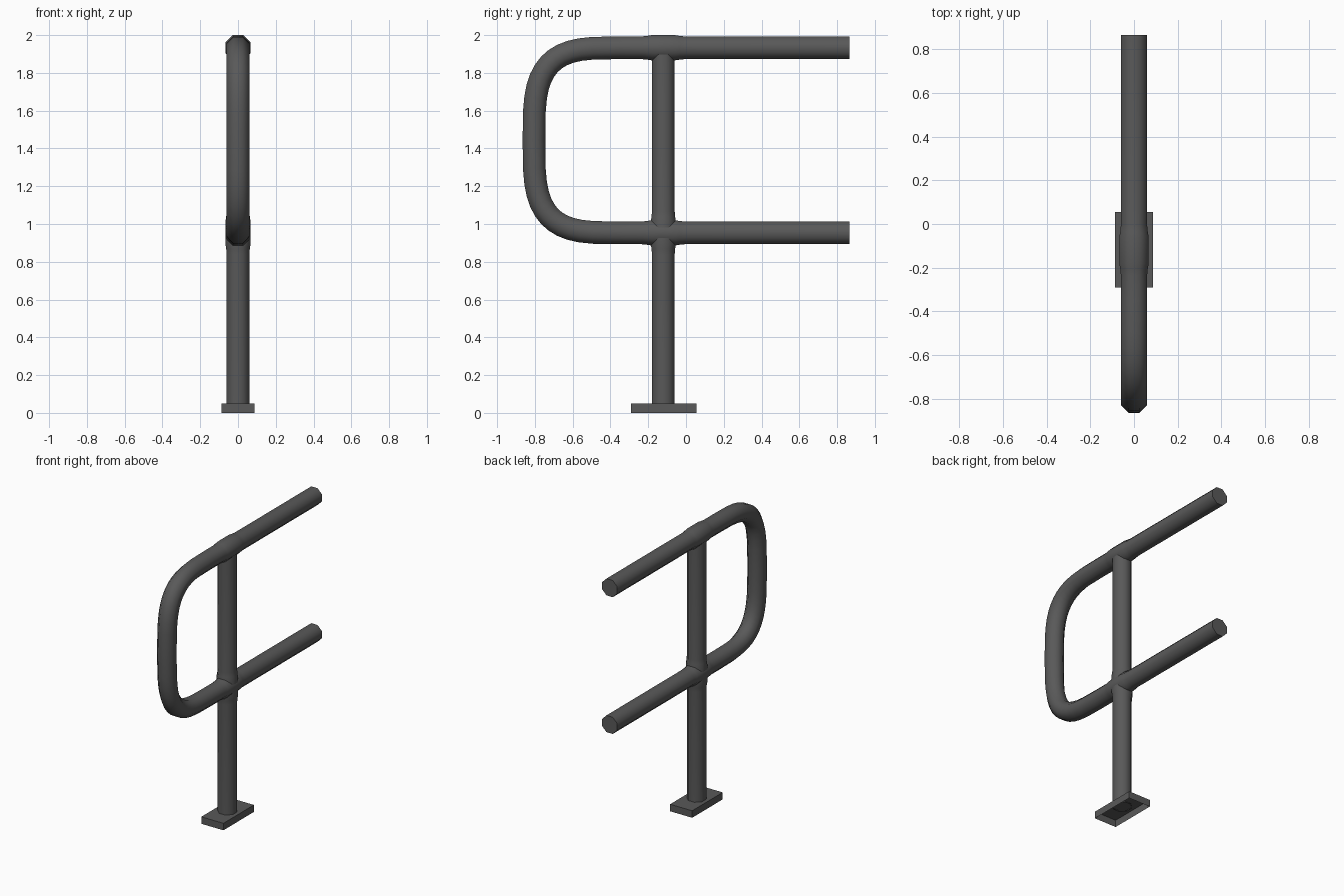
import bpy, bmesh, math
from mathutils import Vector

if "Cube" in bpy.data.objects:
    bpy.data.objects.remove(bpy.data.objects["Cube"])

grey = bpy.data.materials.new("dark grey metal")
grey.diffuse_color = (0.1, 0.1, 0.1, 1)
grey.use_nodes = True
grey.node_tree.nodes["Principled BSDF"].inputs["Base Color"].default_value = grey.diffuse_color

SIDES = 8
R, R_JOINT = 0.06, 0.067          # flat-to-centre radius of pipe and of swollen joint
TOP, LOW, POST_Y = 1.933, 0.953, -0.12


def finish(bm, name):
    bmesh.ops.recalc_face_normals(bm, faces=bm.faces)
    me = bpy.data.meshes.new(name)
    bm.to_mesh(me)
    bm.free()
    me.materials.append(grey)
    ob = bpy.data.objects.new(name, me)
    bpy.context.collection.objects.link(ob)
    return ob


def pipe(name, path, caps):
    """Octagonal pipe along (y, z, radius) points in the x = 0 plane."""
    bm = bmesh.new()
    pts = [Vector((0, y, z)) for y, z, r in path]
    side = Vector((1, 0, 0))
    rings = []
    for i, p in enumerate(pts):
        a = (p - pts[i - 1]).normalized() if i else Vector()
        b = (pts[i + 1] - p).normalized() if i < len(pts) - 1 else Vector()
        n = side.cross((a + b).normalized())
        r = path[i][2] / math.cos(math.pi / SIDES)
        ring = []
        for k in range(SIDES):
            ang = 2 * math.pi * (k + 0.5) / SIDES
            ring.append(bm.verts.new(p + r * (math.cos(ang) * side + math.sin(ang) * n)))
        rings.append(ring)
    for r0, r1 in zip(rings, rings[1:]):
        for k in range(SIDES):
            j = (k + 1) % SIDES
            bm.faces.new((r0[k], r0[j], r1[j], r1[k]))
    if caps:
        bm.faces.new(rings[0])
        bm.faces.new(rings[-1])
    ob = finish(bm, name)
    bpy.ops.object.select_all(action='DESELECT')
    ob.select_set(True)
    bpy.context.view_layer.objects.active = ob
    bpy.ops.object.shade_smooth_by_angle(angle=math.radians(50))
    return ob


# swollen joint: offsets from the joint centre and radii
JOINT = [(0.115, R), (0.085, 0.063), (0.06, R_JOINT),
         (-0.06, R_JOINT), (-0.085, 0.063), (-0.115, R)]

# looped handrail: two straight arms joined by a rounded bend
arm_top = [(0.865, TOP, R)] + [(POST_Y + d, TOP, r) for d, r in JOINT]
arm_low = [(y, LOW, r) for y, z, r in reversed(arm_top)]
mid, half_h = (TOP + LOW) / 2, (TOP - LOW) / 2
bend, steps, power = [], 24, 3.5
for i in range(steps + 1):
    t = math.pi / 2 - math.pi * i / steps
    c, s = max(math.cos(t), 0), math.sin(t)
    bend.append((-0.35 - 0.455 * c ** (2 / power),
                 mid + math.copysign(half_h * abs(s) ** (2 / power), s), R))
pipe("handrail_loop", arm_top + bend + arm_low, True)

# upright post with a swollen joint at the lower rail
post = [(POST_Y, 0.045, R)]
post += [(POST_Y, LOW + d, r - 0.0005 * (r > R)) for d, r in reversed(JOINT)]
post += [(POST_Y, TOP, R)]
pipe("upright_post", post, False)

# foot plate, hollow underneath
bm = bmesh.new()
bmesh.ops.create_cube(bm, size=1)
for v in bm.verts:
    v.co = Vector((v.co.x * 0.175, v.co.y * 0.345 - 0.1175, (v.co.z + 0.5) * 0.05))
bm.normal_update()
bottom = [f for f in bm.faces if f.normal.z < -0.9]
bmesh.ops.delete(bm, geom=bottom, context='FACES_ONLY')
finish(bm, "foot_plate")
